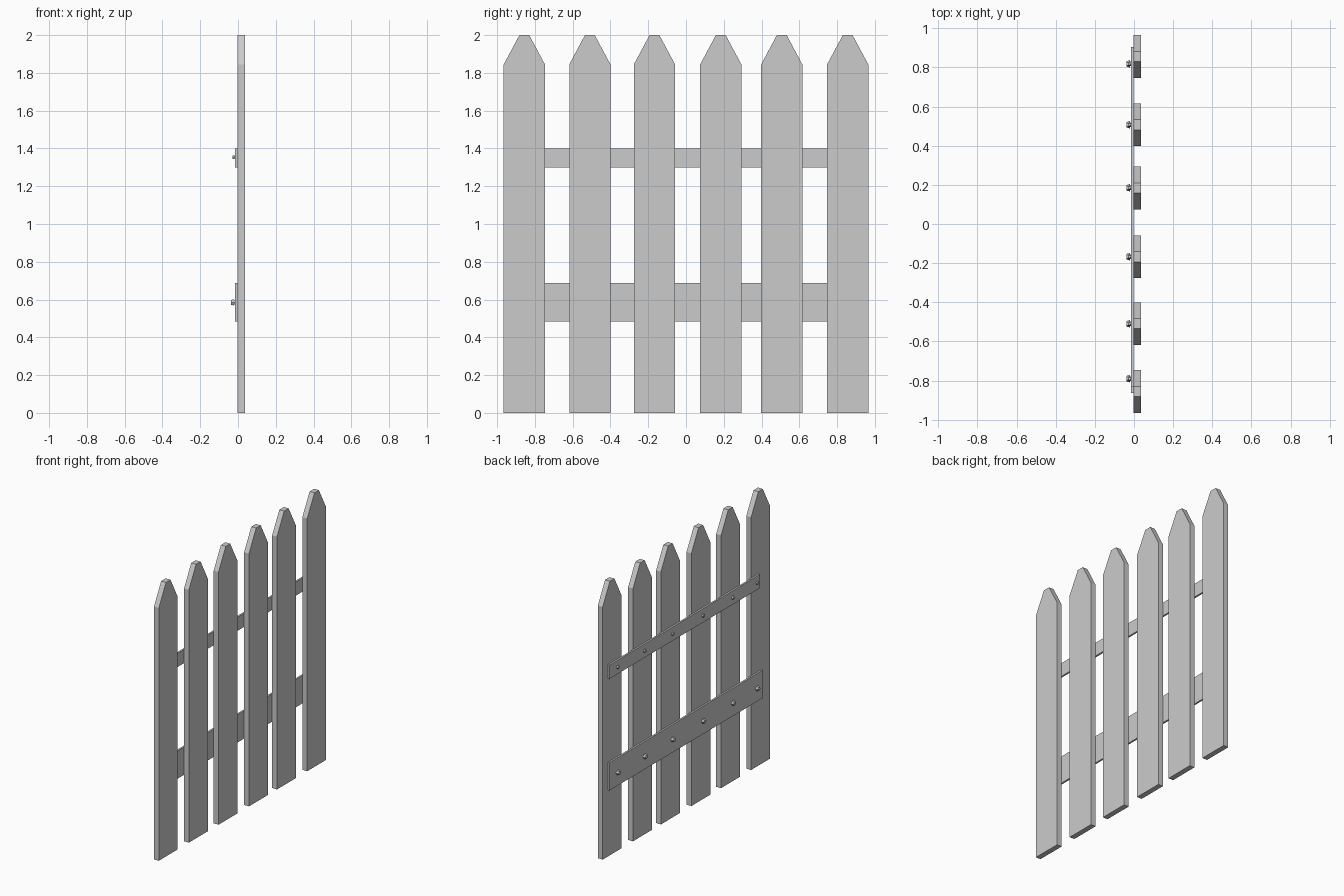
import bpy, bmesh, math
from mathutils import Matrix

if "Cube" in bpy.data.objects:
    bpy.data.objects.remove(bpy.data.objects["Cube"])


def finish(name, bm):
    bmesh.ops.recalc_face_normals(bm, faces=bm.faces)
    me = bpy.data.meshes.new(name)
    bm.to_mesh(me)
    bm.free()
    ob = bpy.data.objects.new(name, me)
    bpy.context.collection.objects.link(ob)
    return ob


def plank(name, outline, x0, x1):
    """Extrude a (y, z) outline from x0 to x1."""
    bm = bmesh.new()
    face = bm.faces.new([bm.verts.new((x0, y, z)) for y, z in outline])
    ext = bmesh.ops.extrude_face_region(bm, geom=[face])
    moved = [v for v in ext["geom"] if isinstance(v, bmesh.types.BMVert)]
    bmesh.ops.translate(bm, vec=(x1 - x0, 0, 0), verts=moved)
    return finish(name, bm)


def bolt(name, y, z, r, x_tip):
    """Six-sided bolt: narrow shank, wider head with a chamfered tip."""
    bm = bmesh.new()
    length = X_RAIL - x_tip
    # (radius start, radius end, start, end) along -x
    for r0, r1, a, b in ((0.6 * r, 0.6 * r, -0.005, 0.3 * length),
                         (r, r * 0.75, 0.25 * length, length)):
        m = (Matrix.Translation((X_RAIL - (a + b) / 2, y, z))
             @ Matrix.Rotation(-math.pi / 2, 4, 'Y'))
        bmesh.ops.create_cone(bm, cap_ends=True, segments=6, radius1=r0,
                              radius2=r1, depth=b - a, matrix=m)
    return finish(name, bm)


X_BACK, X_FRONT, X_RAIL = -0.003, 0.036, -0.016

# Pointed pickets with small flat tips
W, TIP = 0.109, 0.026
for i, c in enumerate((-0.856, -0.509, -0.167, 0.184, 0.507, 0.856)):
    plank(f"picket_{i + 1}",
          [(c - W, 0), (c + W, 0), (c + W, 1.845), (c + TIP, 2),
           (c - TIP, 2), (c - W, 1.845)], X_BACK, X_FRONT)

# Rails on the back: narrow upper, wide lower
for name, y0, y1, z0, z1 in (("upper_rail", -0.83, 0.905, 1.30, 1.40),
                             ("lower_rail", -0.863, 0.905, 0.485, 0.688)):
    plank(name, [(y0, z0), (y1, z0), (y1, z1), (y0, z1)], X_RAIL, X_BACK)

# Bolts through each rail and picket
for i, y in enumerate((-0.79, -0.51, -0.167, 0.185, 0.507, 0.818)):
    bolt(f"upper_bolt_{i + 1}", y, 1.354, 0.013, -0.030)
    bolt(f"lower_bolt_{i + 1}", y, 0.585, 0.019, -0.038)
